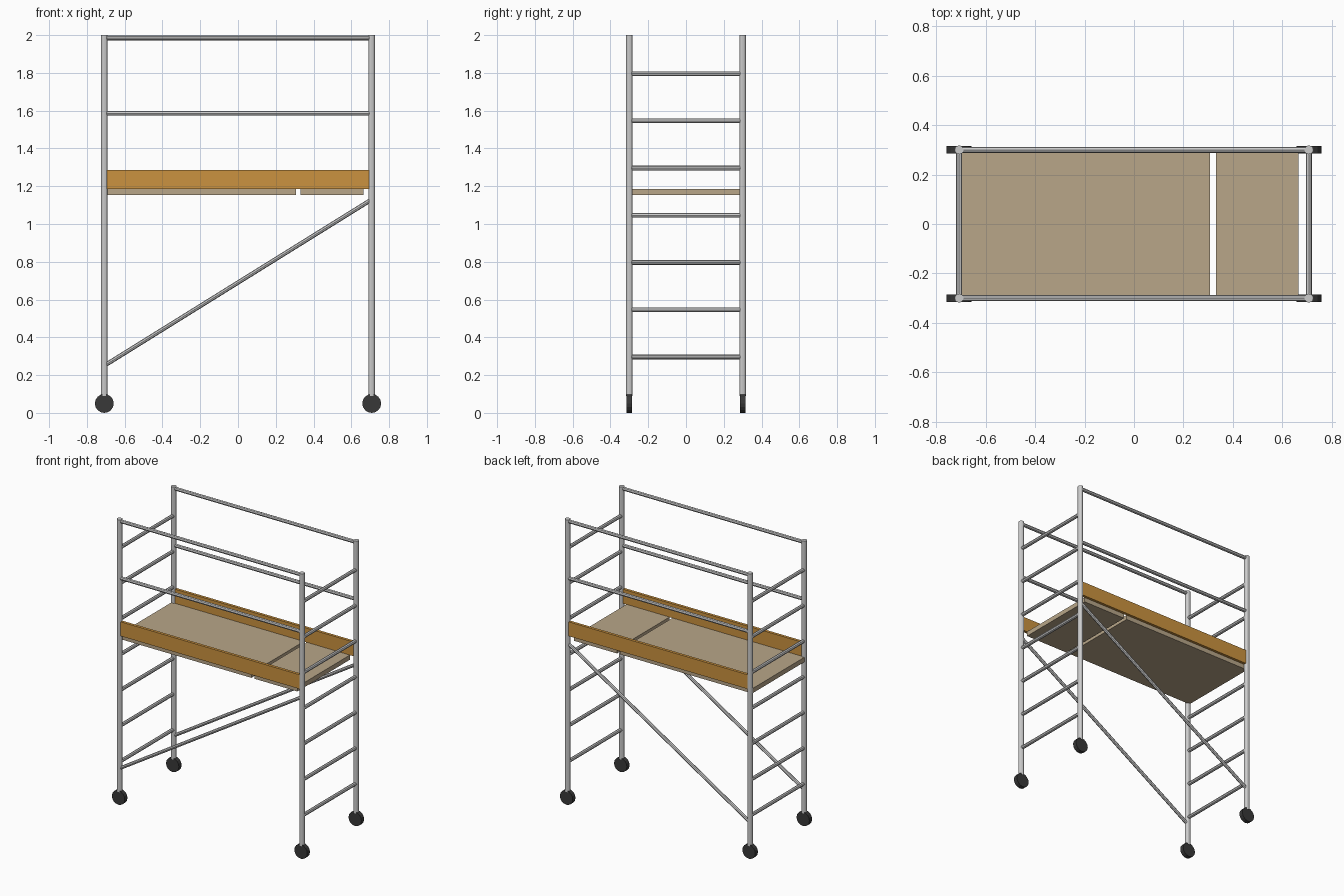
import bpy
from mathutils import Vector

if "Cube" in bpy.data.objects:
    bpy.data.objects.remove(bpy.data.objects["Cube"])

PX, PY = 0.708, 0.30   # post centre offsets


def material(name, rgb):
    m = bpy.data.materials.new(name)
    m.diffuse_color = (*rgb, 1)
    m.use_nodes = True
    m.node_tree.nodes["Principled BSDF"].inputs["Base Color"].default_value = m.diffuse_color
    return m


tan = material("plywood", (0.48, 0.38, 0.25))
orange = material("toe_board_wood", (0.60, 0.29, 0.05))
dark = material("rubber", (0.04, 0.04, 0.04))


def tube(name, a, b, radius, sides, mat=None):
    a, b = Vector(a), Vector(b)
    d = b - a
    bpy.ops.mesh.primitive_cylinder_add(vertices=sides, radius=radius, depth=d.length, location=(a + b) / 2)
    ob = bpy.context.object
    ob.name = name
    ob.rotation_euler = d.to_track_quat('Z', 'Y').to_euler()
    if mat:
        ob.data.materials.append(mat)
    return ob


def box(name, lo, hi, mat):
    lo, hi = Vector(lo), Vector(hi)
    bpy.ops.mesh.primitive_cube_add(size=1, location=(lo + hi) / 2)
    ob = bpy.context.object
    ob.name = name
    ob.scale = hi - lo
    ob.data.materials.append(mat)
    return ob


# posts and castor wheels
for sx in (-1, 1):
    for sy in (-1, 1):
        x, y = sx * PX, sy * PY
        tube("post", (x, y, 0.09), (x, y, 2.0), 0.018, 12)
        tube("wheel", (x, y - 0.015, 0.05), (x, y + 0.015, 0.05), 0.05, 16, dark)

# ladder rungs at both ends
for sx in (-1, 1):
    for i in range(7):
        z = 0.296 + 0.25 * i
        tube("rung", (sx * PX, -PY, z), (sx * PX, PY, z), 0.0125, 8)

# guard rails, diagonal braces and toe boards on both long sides
for sy in (-1, 1):
    y = sy * PY
    for z in (1.586, 1.985):
        tube("guard_rail", (-PX, y, z), (PX, y, z), 0.0125, 8)
    tube("diagonal_brace", (-PX, y, 0.25), (PX, y, 1.13), 0.0115, 8)
    box("toe_board", (-0.70, y - 0.01, 1.185), (0.70, y + 0.01, 1.285), orange)

# deck and hatch
box("deck_panel", (-0.718, -0.292, 1.153), (0.308, 0.292, 1.186), tan)
box("hatch_panel", (0.331, -0.292, 1.153), (0.665, 0.292, 1.186), tan)
